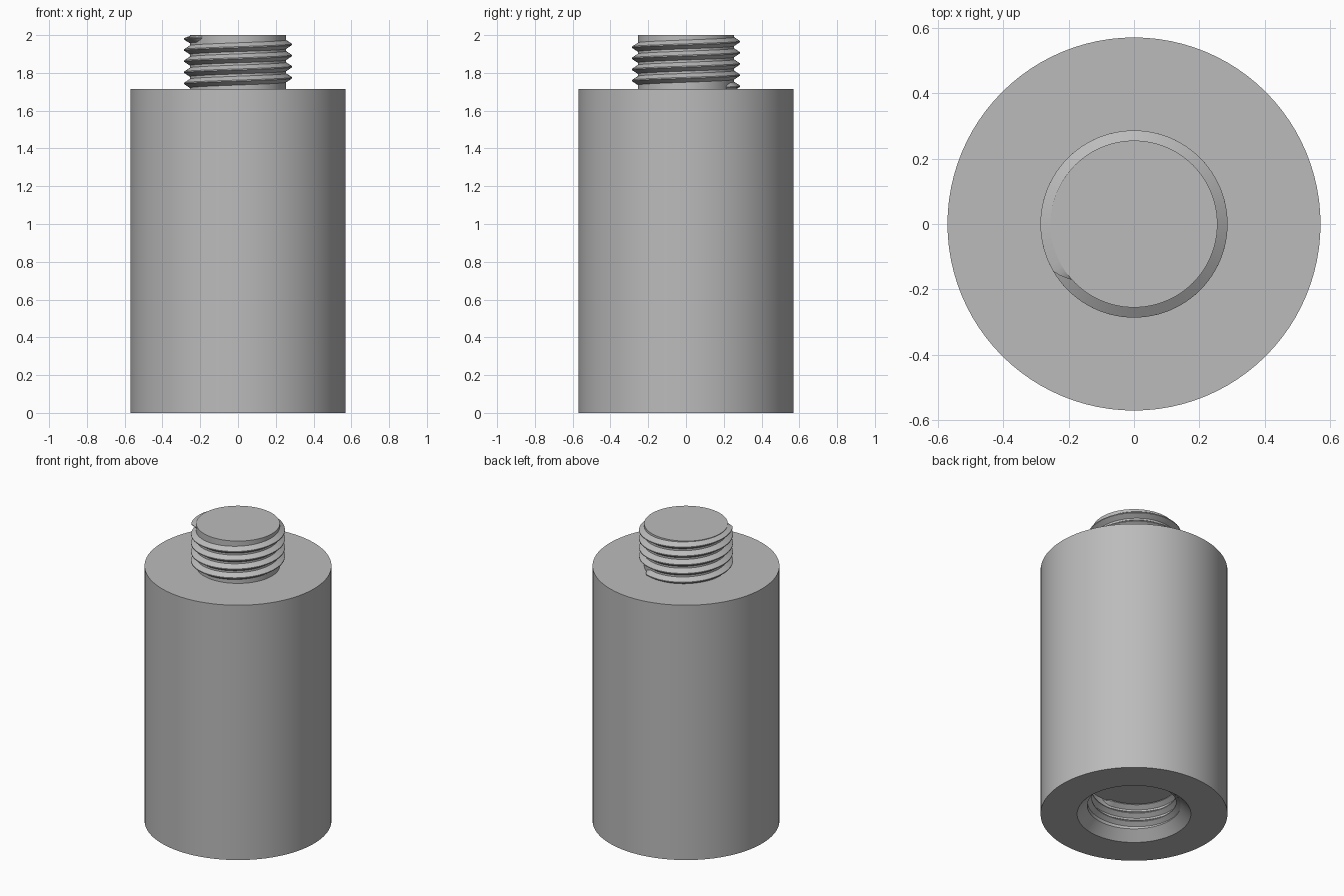
import bpy, bmesh, math

cube = bpy.data.objects.get("Cube")
if cube:
    bpy.data.objects.remove(cube, do_unlink=True)

SEGMENTS = 96
PITCH = 0.059

steel = bpy.data.materials.new("grey steel")
steel.use_nodes = True
grey = (0.5, 0.5, 0.5, 1)
steel.diffuse_color = grey
steel.node_tree.nodes["Principled BSDF"].inputs["Base Color"].default_value = grey


def finish(bm, name):
    """Turn a bmesh into a smooth object with sharp corners."""
    bmesh.ops.recalc_face_normals(bm, faces=bm.faces[:])
    mesh = bpy.data.meshes.new(name)
    bm.to_mesh(mesh)
    bm.free()
    mesh.materials.append(steel)
    obj = bpy.data.objects.new(name, mesh)
    bpy.context.collection.objects.link(obj)
    bpy.ops.object.select_all(action="DESELECT")
    obj.select_set(True)
    bpy.context.view_layer.objects.active = obj
    bpy.ops.object.shade_smooth_by_angle(angle=math.radians(25))
    return obj


def lathe(name, profile):
    """Spin an (r, z) outline that starts and ends on the axis."""
    bm = bmesh.new()
    verts = [bm.verts.new((r, 0, z)) for r, z in profile]
    edges = [bm.edges.new(pair) for pair in zip(verts, verts[1:])]
    bmesh.ops.spin(bm, geom=verts + edges, cent=(0, 0, 0), axis=(0, 0, 1),
                   angle=math.tau, steps=SEGMENTS)
    bmesh.ops.remove_doubles(bm, verts=bm.verts[:], dist=1e-5)
    return finish(bm, name)


def thread(name, root, crest, z_start, start_deg, turns, z_max):
    """Sweep a tapered-end ridge along a right-handed helix."""
    bm = bmesh.new()
    steps = round(turns * SEGMENTS)
    inset = root - math.copysign(0.004, crest - root)
    previous = None
    for i in range(steps + 1):
        t = i / steps
        angle = math.radians(start_deg) + t * turns * math.tau
        middle = z_start + t * turns * PITCH
        # ridge shrinks into the wall at both ends
        fade = min(1, 0.05 + min(i, steps - i) / 3)
        top = root + (crest - root) * fade
        section = [(inset, -0.026), (top, -0.003), (top, 0.003), (inset, 0.026)]
        ring = [bm.verts.new((r * math.cos(angle), r * math.sin(angle),
                              min(middle + h * (0.4 + 0.6 * fade), z_max)))
                for r, h in section]
        if previous:
            for k in range(4):
                n = (k + 1) % 4
                bm.faces.new((previous[k], previous[n], ring[n], ring[k]))
        else:
            bm.faces.new(ring)
        previous = ring
    bm.faces.new(previous)
    return finish(bm, name)


# Body with chamfered blind hole below and plain stud above
lathe("standoff_body", [
    (0, 0.23), (0.285, 0.23), (0.285, 0.06), (0.347, 0),
    (0.57, 0), (0.57, 1.715), (0.255, 1.715), (0.255, 2), (0, 2)])

# Raised thread on the stud and matching one inside the hole
thread("stud_thread", 0.255, 0.286, 1.724, 56, 4.46, 1.998)
thread("hole_thread", 0.285, 0.257, 0.07, 56, 2.6, 0.229)
